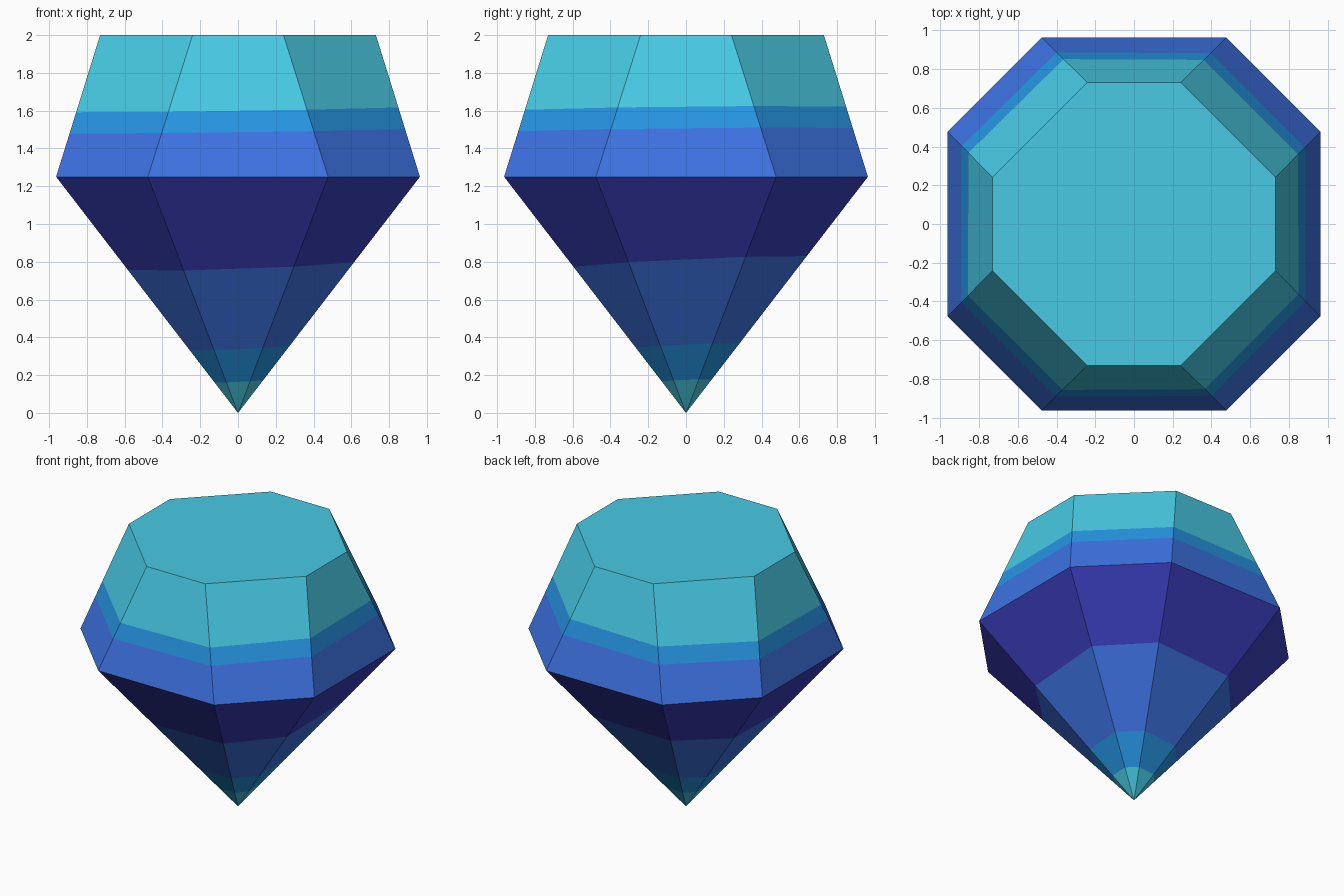
import bpy, bmesh
from mathutils import Vector

if "Cube" in bpy.data.objects:
    bpy.data.objects.remove(bpy.data.objects["Cube"])


def material(name, rgb):
    lin = [((c / 255 + 0.055) / 1.055) ** 2.4 for c in rgb]
    m = bpy.data.materials.new(name)
    m.diffuse_color = (*lin, 1)
    m.use_nodes = True
    m.node_tree.nodes["Principled BSDF"].inputs["Base Color"].default_value = m.diffuse_color
    return m


mats = [material("cyan", (72, 202, 228)),
        material("azure blue", (38, 149, 227)),
        material("royal blue", (61, 115, 227)),
        material("indigo", (58, 62, 189))]


def octagon(bm, a, b, z):
    """Eight-sided ring: short coordinate a, long coordinate b."""
    pts = [(b, -a), (b, a), (a, b), (-a, b), (-b, a), (-b, -a), (-a, -b), (a, -b)]
    return [bm.verts.new((x, y, z)) for x, y in pts]


# Gem body: pointed pavilion, girdle, crown and flat table
bm = bmesh.new()
tip = bm.verts.new((0, 0, 0))
girdle = octagon(bm, 0.477, 0.963, 1.25)
table = octagon(bm, 0.241, 0.73, 2.0)
for i in range(8):
    j = (i + 1) % 8
    bm.faces.new((tip, girdle[j], girdle[i]))
    bm.faces.new((girdle[i], girdle[j], table[j], table[i]))
bm.faces.new(table)

# Slightly tilted colour bands: height at centre, slope in x, slope in y
bands = [(0.168, 0.05, 0.03), (0.348, 0.05, 0.04), (0.79, 0.035, 0.045),
         (1.25, 0, 0), (1.495, 0.013, 0.01), (1.608, 0.015, 0.01)]
for h, sx, sy in bands:
    bmesh.ops.bisect_plane(bm, geom=bm.verts[:] + bm.edges[:] + bm.faces[:],
                           dist=1e-5, plane_co=(0, 0, h),
                           plane_no=Vector((-sx, -sy, 1)).normalized())

# Colour each face by the band it lies in
order = [0, 1, 2, 3, 2, 1, 0]
for f in bm.faces:
    c = f.calc_center_median()
    f.material_index = order[sum(c.z > h + sx * c.x + sy * c.y for h, sx, sy in bands)]
    f.smooth = False
bmesh.ops.recalc_face_normals(bm, faces=bm.faces[:])

mesh = bpy.data.meshes.new("gemstone")
bm.to_mesh(mesh)
bm.free()
for m in mats:
    mesh.materials.append(m)
bpy.context.collection.objects.link(bpy.data.objects.new("gemstone", mesh))
